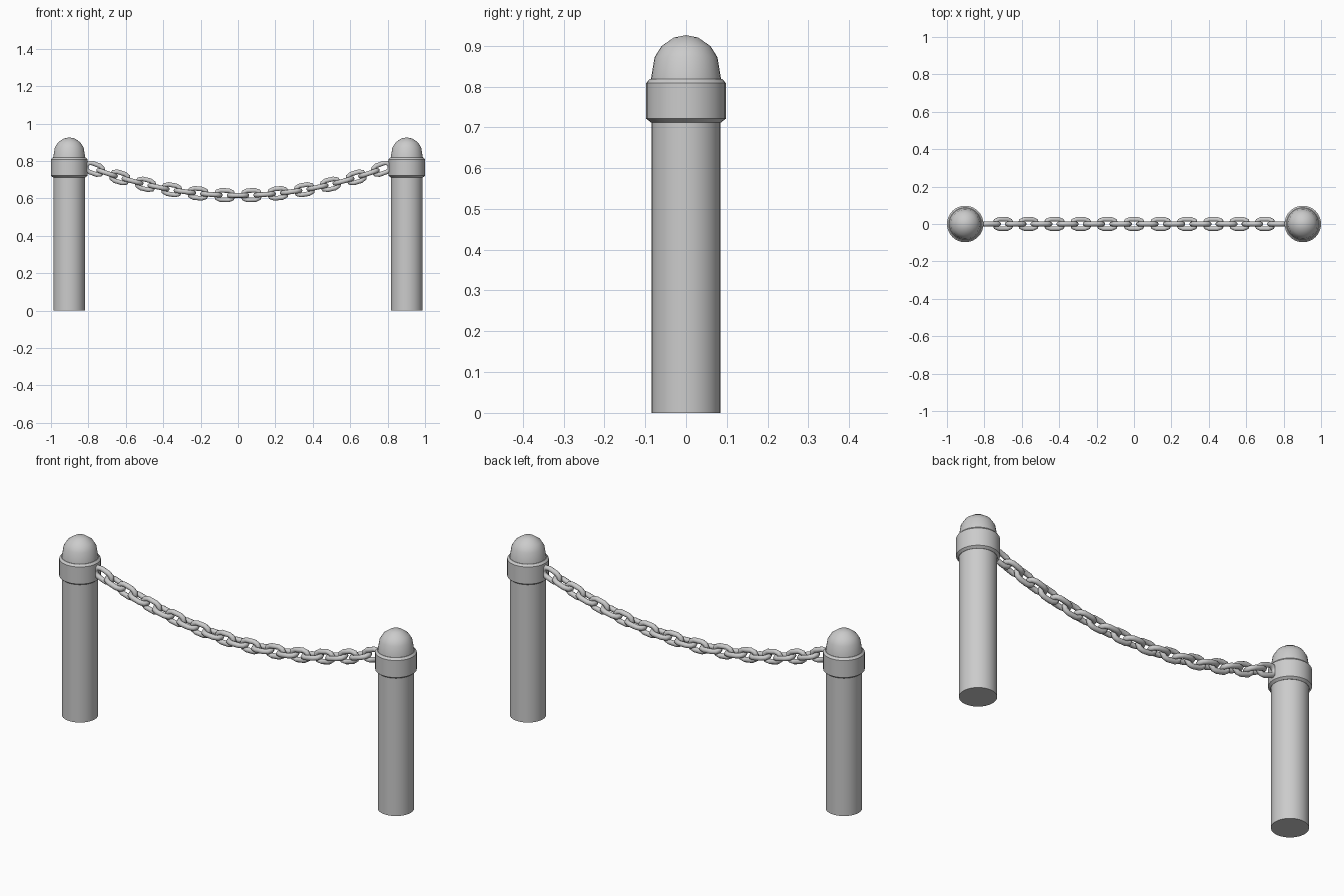
import bpy, bmesh
from math import pi, cos, sin, atan, sqrt
from mathutils import Matrix, Vector

if "Cube" in bpy.data.objects:
    bpy.data.objects.remove(bpy.data.objects["Cube"])


def make_object(name, bm, angle):
    bmesh.ops.recalc_face_normals(bm, faces=bm.faces)
    me = bpy.data.meshes.new(name)
    bm.to_mesh(me)
    bm.free()
    ob = bpy.data.objects.new(name, me)
    bpy.context.collection.objects.link(ob)
    bpy.ops.object.select_all(action='DESELECT')
    ob.select_set(True)
    bpy.context.view_layer.objects.active = ob
    bpy.ops.object.shade_smooth_by_angle(angle=angle)
    return ob


def lathe(name, profile, x, sides=32):
    bm = bmesh.new()
    rings = []
    for r, z in profile:
        if r == 0:
            rings.append([bm.verts.new((x, 0, z))] * sides)
        else:
            rings.append([bm.verts.new((x + r * cos(2 * pi * i / sides),
                                        r * sin(2 * pi * i / sides), z))
                          for i in range(sides)])
    for a, b in zip(rings, rings[1:]):
        for i in range(sides):
            j = (i + 1) % sides
            bm.faces.new(list(dict.fromkeys((a[i], a[j], b[j], b[i]))))
    return make_object(name, bm, 0.6)


# Link: elongated ring lying in local xy, swept with a round wire
END_R, HALF, WIRE, END_SEGS, WIRE_SIDES = 0.025, 0.0225, 0.0128, 4, 10


def add_link(bm, mat):
    path = []
    for side in (0, 1):
        for k in range(END_SEGS + 1):
            a = -pi / 2 + pi * k / END_SEGS + pi * side
            path.append((Vector((HALF * (1 - 2 * side) + END_R * cos(a),
                                 END_R * sin(a), 0)),
                         Vector((cos(a), sin(a), 0))))
    rings = []
    for p, out in path:
        rings.append([bm.verts.new(mat @ (p + WIRE * (out * cos(t) + Vector((0, 0, sin(t))))))
                      for t in (2 * pi * (i + 0.5) / WIRE_SIDES for i in range(WIRE_SIDES))])
    for n, a in enumerate(rings):
        b = rings[(n + 1) % len(rings)]
        for i in range(WIRE_SIDES):
            j = (i + 1) % WIRE_SIDES
            bm.faces.new((a[i], b[i], b[j], a[j]))


# Posts, collars and domed caps
X = 0.9025
for side, s in (("left", -1), ("right", 1)):
    lathe(side + "_post", [(0, 0), (0.085, 0), (0.085, 0.75), (0, 0.75)], s * X)
    lathe(side + "_collar", [(0, 0.712), (0.086, 0.712), (0.0975, 0.721), (0.0975, 0.809),
                             (0.088, 0.819), (0, 0.819)], s * X)
    lathe(side + "_cap", [(0, 0.80), (0.087, 0.80), (0.086, 0.818), (0.077, 0.872),
                          (0.060, 0.899), (0.030, 0.920), (0, 0.926)], s * X)

# Sagging chain: alternate upright and flat links along a parabola
SAG, LOW, PITCH = 0.241, 0.616, 0.0713
bm = bmesh.new()
for n in range(-11, 12):
    x, step = 0.0, 0.0005
    walked = 0.0
    while walked < abs(n) * PITCH:
        walked += step * sqrt(1 + (2 * SAG * x) ** 2)
        x += step
    x *= 1 if n >= 0 else -1
    mat = (Matrix.Translation((x, 0, LOW + SAG * x * x))
           @ Matrix.Rotation(-atan(2 * SAG * x), 4, 'Y'))
    if n % 2:
        mat = mat @ Matrix.Rotation(pi / 2, 4, 'X')
    add_link(bm, mat)
make_object("chain", bm, 0.9)
